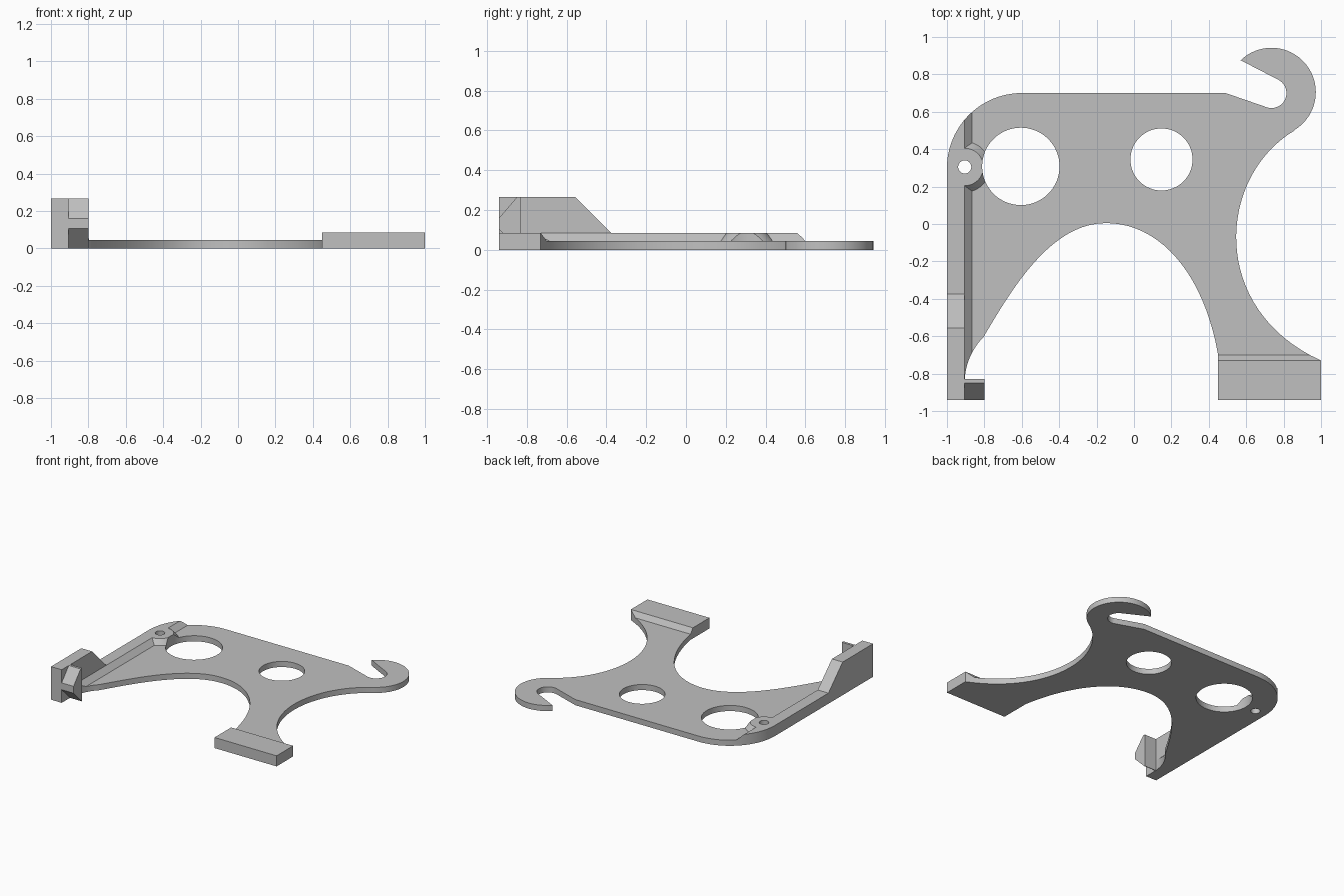
import bpy, bmesh, math
from mathutils import Vector
from mathutils.geometry import interpolate_bezier

if "Cube" in bpy.data.objects:
    bpy.data.objects.remove(bpy.data.objects["Cube"])

GREY = (0.53, 0.53, 0.53, 1)
grey = bpy.data.materials.new("plain grey")
grey.use_nodes = True
grey.diffuse_color = GREY
grey.node_tree.nodes["Principled BSDF"].inputs["Base Color"].default_value = GREY

THICK, RAISED, TALL = 0.045, 0.085, 0.265


def arc(cx, cy, r, start, end, n=24):
    angles = [math.radians(start + (end - start) * i / n) for i in range(n + 1)]
    return [(cx + r * math.cos(a), cy + r * math.sin(a)) for a in angles]


def bezier(a, b, c, d, n=20):
    pts = interpolate_bezier(*(Vector((*p, 0)) for p in (a, b, c, d)), n + 1)
    return [(p.x, p.y) for p in pts]


def prism(name, points, low, high, axis="z"):
    """Extrude a closed profile along one axis."""
    place = {"x": lambda p, h: (h, p[0], p[1]),
             "y": lambda p, h: (p[0], h, p[1]),
             "z": lambda p, h: (p[0], p[1], h)}[axis]
    bm = bmesh.new()
    face = bm.faces.new([bm.verts.new(place(p, low)) for p in points])
    shift = Vector(place((0, 0), high - low))
    new = bmesh.ops.extrude_face_region(bm, geom=[face], use_keep_orig=True)["geom"]
    bmesh.ops.translate(bm, vec=shift,
                        verts=[v for v in new if isinstance(v, bmesh.types.BMVert)])
    return finish(name, bm)


def finish(name, bm):
    bmesh.ops.recalc_face_normals(bm, faces=bm.faces)
    mesh = bpy.data.meshes.new(name)
    bm.to_mesh(mesh)
    bm.free()
    mesh.materials.append(grey)
    obj = bpy.data.objects.new(name, mesh)
    bpy.context.collection.objects.link(obj)
    return obj


def boolean(obj, other, operation):
    mod = obj.modifiers.new("boolean", "BOOLEAN")
    mod.object, mod.operation, mod.solver = other, operation, "EXACT"
    bpy.context.view_layer.objects.active = obj
    bpy.ops.object.modifier_apply(modifier=mod.name)


# Outline of the plate, clockwise from the front right corner
outline = [(-1, -0.94)]
outline += arc(-0.6, 0.3, 0.4, 180, 90)
outline += [(0.49, 0.70)]
outline += arc(0.735, 0.70, 0.08, -108, 63)            # hook slot
outline += arc(0.735, 0.705, 0.237, 134, -59, 36)      # hook outside
outline += bezier((0.858, 0.50), (0.44, 0.25), (0.40, -0.46), (1, -0.73), 32)
outline += [(1, -0.94), (0.45, -0.94)]
outline += bezier((0.45, -0.70), (0.37, -0.25), (0.13, 0.005), (-0.15, 0.005))
outline += bezier((-0.15, 0.005), (-0.45, 0.005), (-0.66, -0.36), (-0.805, -0.605))[1:]
outline += bezier((-0.805, -0.605), (-0.86, -0.66), (-0.90, -0.74), (-0.905, -0.83), 10)[1:]
outline += [(-0.905, -0.94)]

plate = prism("plate", outline, 0, THICK)
clip = prism("clip_helper", outline, -0.2, 0.5)

# Low side rail with a sloped inner edge
rail = prism("side_rail", [(-1.05, THICK), (-0.865, THICK), (-0.905, RAISED),
                           (-1.05, RAISED)], -1, 0.8, "y")

# Tall stop at the front end of the rail
wall = prism("end_wall", [(-0.94, RAISED), (-0.375, RAISED), (-0.555, TALL),
                          (-0.94, TALL)], -1, -0.905, "x")

# Raised foot pad with a sloped back edge
foot = prism("foot_pad", [(-1, THICK), (-0.70, THICK), (-0.73, RAISED),
                          (-1, RAISED)], 0.3, 1.1, "x")

# Conical boss round the small hole
bm = bmesh.new()
bmesh.ops.create_cone(bm, cap_ends=True, segments=48, radius1=0.135, radius2=0.1,
                      depth=RAISED - THICK)
bmesh.ops.translate(bm, verts=bm.verts, vec=(-0.905, 0.305, (RAISED + THICK) / 2))
boss = finish("pivot_boss", bm)

# Catch tab on the inside of the wall, bevelled above and below
tab = prism("catch_tab", [(-0.83, 0), (-0.835, 0), (-0.94, 0.105), (-0.94, 0.16),
                          (-0.85, TALL), (-0.83, TALL)], -0.905, -0.80, "x")

# Trim the raised parts to the outline, and merge the boss into the rail
for part in (rail, foot, boss):
    boolean(part, clip, "INTERSECT")
boolean(rail, boss, "UNION")
bpy.data.objects.remove(boss)

# Round holes through plate and rail
for cx, cy, r in ((-0.605, 0.308, 0.207), (0.147, 0.345, 0.166), (-0.905, 0.305, 0.035)):
    cutter = prism("hole_cutter", arc(cx, cy, r, 0, 360, 64)[:-1], -0.1, 0.4)
    boolean(plate, cutter, "DIFFERENCE")
    if cx < 0:
        boolean(rail, cutter, "DIFFERENCE")
    bpy.data.objects.remove(cutter)
bpy.data.objects.remove(clip)

# Smooth curved walls, sharp edges elsewhere
bpy.ops.object.select_all(action="DESELECT")
for part in (plate, rail, wall, foot, tab):
    part.select_set(True)
bpy.context.view_layer.objects.active = plate
bpy.ops.object.shade_smooth_by_angle(angle=math.radians(25))
